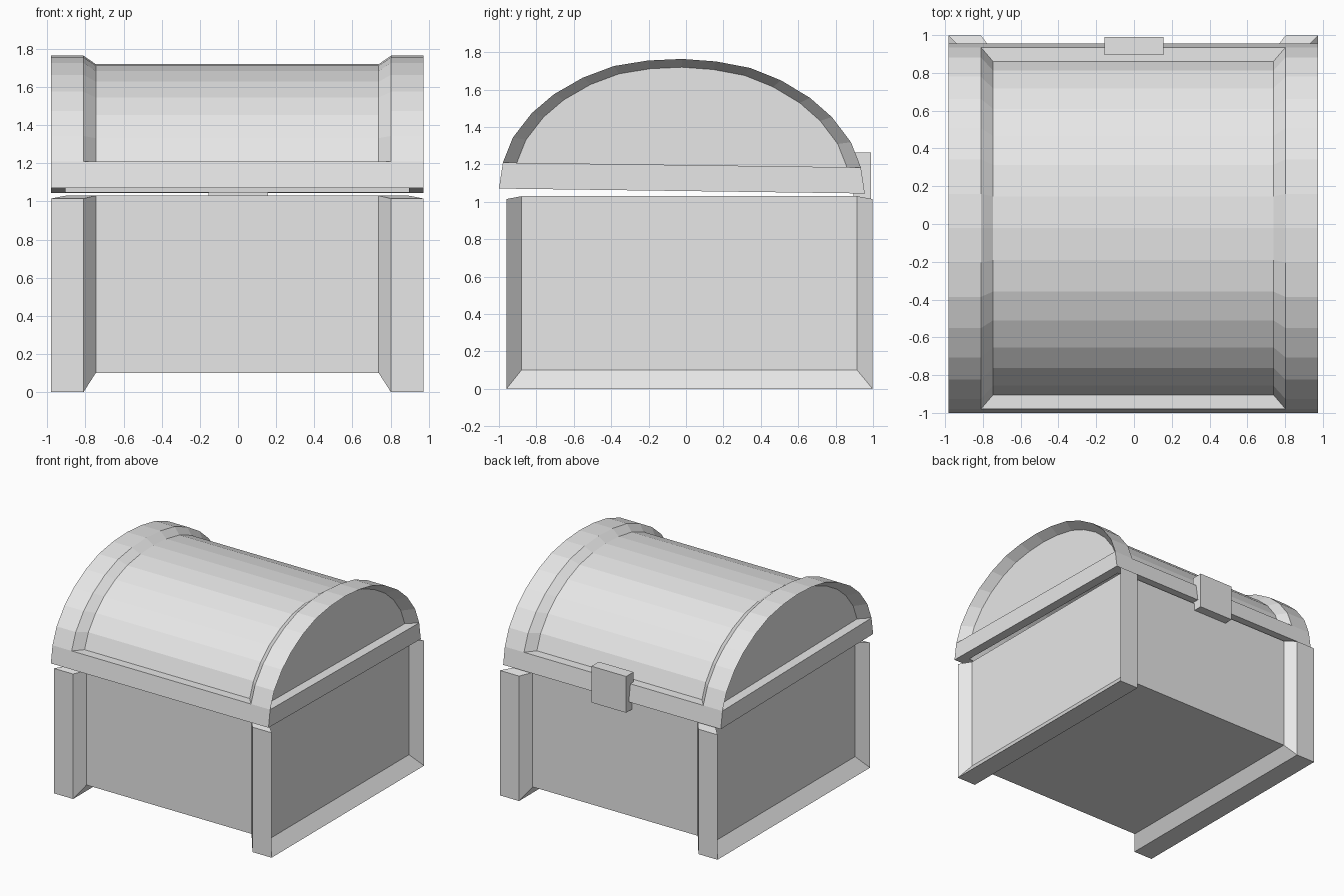
import bpy
import bmesh

if "Cube" in bpy.data.objects:
    bpy.data.objects.remove(bpy.data.objects["Cube"], do_unlink=True)

# One plain grey for the whole chest
grey = bpy.data.materials.new("plain_grey")
grey.use_nodes = True
COLOUR = (0.8, 0.8, 0.8, 1)
grey.diffuse_color = COLOUR
for node in grey.node_tree.nodes:
    if node.type == 'BSDF_PRINCIPLED':
        node.inputs["Base Color"].default_value = COLOUR

CENTRE_X = -0.004
OUTER_X = 0.978    # outer face of the end frames
BAND_X = 0.806     # inner edge of the raised band
PANEL_X = 0.742    # where the band meets the recessed panel
END_X = 0.90       # recessed end panel
LID_Y = -0.022     # middle of the lid
LID_SLOPE = 0.0135  # lid sags towards the back


def finish(bm, name):
    bmesh.ops.remove_doubles(bm, verts=bm.verts, dist=0.0005)
    bmesh.ops.recalc_face_normals(bm, faces=bm.faces)
    mesh = bpy.data.meshes.new(name)
    bm.to_mesh(mesh)
    bm.free()
    mesh.materials.append(grey)
    obj = bpy.data.objects.new(name, mesh)
    bpy.context.collection.objects.link(obj)
    return obj


def bridge(bm, a, b, closed=False):
    count = len(a)
    for i in range(count if closed else count - 1):
        j = (i + 1) % count
        bm.faces.new((a[i], a[j], b[j], b[i]))


def framed_shell(bm, outer, inner, caps):
    """Raised bands at both ends around recessed panels, along (y, z) paths."""
    def row(x, path):
        return [bm.verts.new((x + CENTRE_X, y, z)) for y, z in path]

    panel_edges = []
    for side in (-1, 1):
        panel = row(side * PANEL_X, inner)
        band = row(side * BAND_X, outer)
        edge = row(side * OUTER_X, outer)
        end = row(side * END_X, inner)
        bridge(bm, panel, band)
        bridge(bm, band, edge)
        bridge(bm, edge, end)
        bm.faces.new(end)
        if caps:
            for i in (0, -1):
                bm.faces.new((panel[i], band[i], edge[i], end[i]))
        panel_edges.append(panel)
    bridge(bm, *panel_edges)


def tilt(bm):
    for v in bm.verts:
        v.co.z -= LID_SLOPE * (v.co.y - LID_Y)


# Chest body: open top, posts and floor runners around sunken panels
bm = bmesh.new()
framed_shell(
    bm,
    [(-0.96, 1.015), (-0.96, 0), (0.998, 0), (0.998, 1.015)],
    [(-0.88, 1.03), (-0.88, 0.1), (0.915, 0.1), (0.915, 1.03)],
    caps=True)
finish(bm, "chest_body")

# Lid vault: half arch mirrored front to back, inner arch slightly smaller
RAIL_TOP = 1.197
half = [(0.957, 0), (0.904, 0.134), (0.802, 0.267), (0.684, 0.369),
        (0.529, 0.46), (0.364, 0.524), (0.182, 0.556)]
arch = [(-y, z) for y, z in half] + [(0, 0.567)] + half[::-1]


def arch_path(scale):
    return [(LID_Y + y * scale, RAIL_TOP + z * scale) for y, z in arch]


bm = bmesh.new()
framed_shell(bm, arch_path(1), arch_path(0.922), caps=False)
tilt(bm)
finish(bm, "lid_vault")

# Lid rail: hollow rectangular ring, slightly flared at the bottom
bm = bmesh.new()
loops = []
for hx, hy, z in ((OUTER_X, 0.978, 1.058), (OUTER_X, 0.957, RAIL_TOP),
                  (END_X, 0.882, RAIL_TOP), (END_X, 0.895, 1.058)):
    loops.append([bm.verts.new((CENTRE_X + sx * hx, LID_Y + sy * hy, z))
                  for sx, sy in ((-1, -1), (1, -1), (1, 1), (-1, 1))])
for i in range(4):
    bridge(bm, loops[i], loops[(i + 1) % 4], closed=True)
tilt(bm)
finish(bm, "lid_rail")

# Latch plate across the gap at the back
bm = bmesh.new()
bmesh.ops.create_cube(bm, size=1)
bmesh.ops.scale(bm, vec=(0.312, 0.095, 0.295), verts=bm.verts)
bmesh.ops.translate(bm, vec=(0.001, 0.942, 1.117), verts=bm.verts)
finish(bm, "latch")
